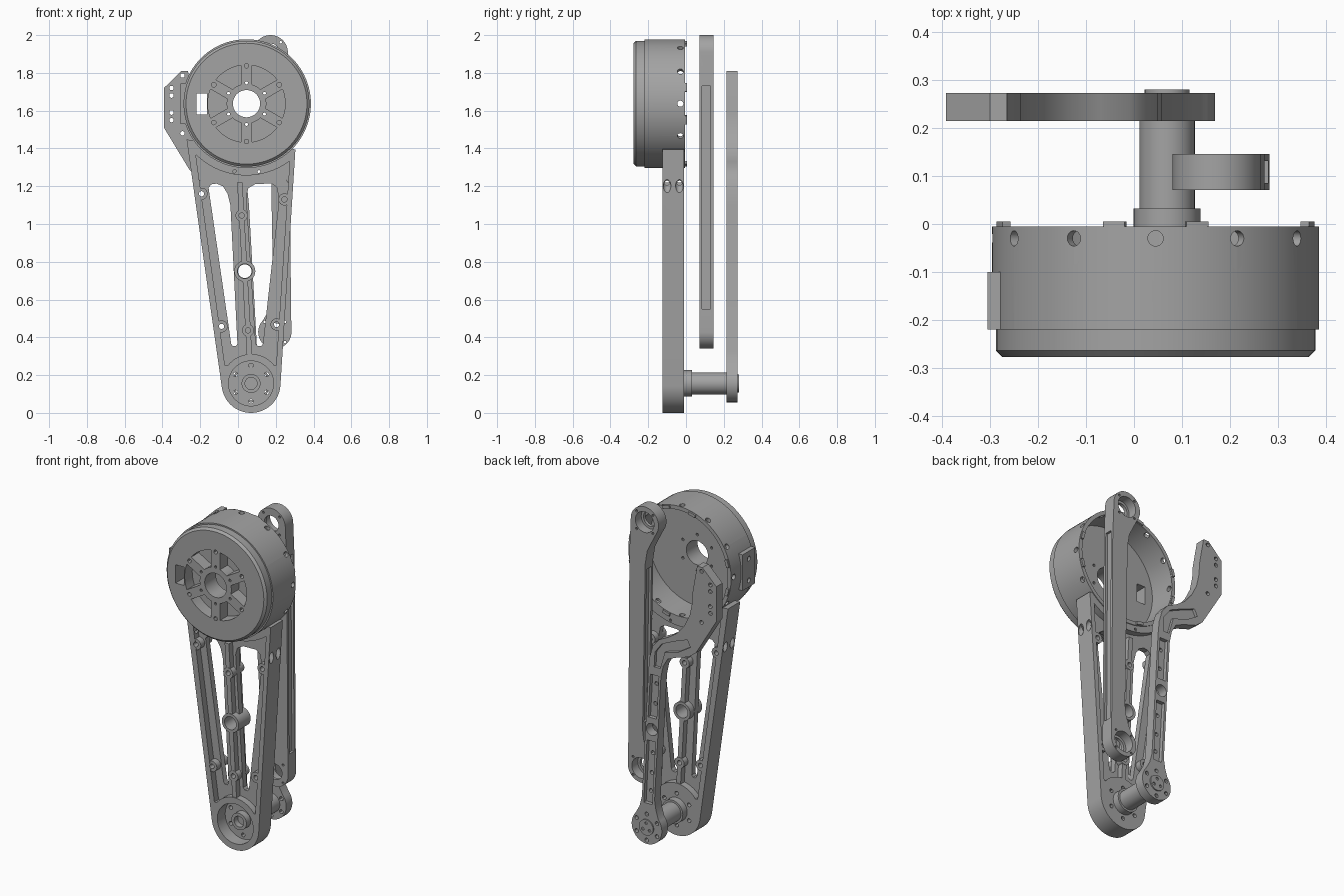
import bpy, bmesh
from math import sin, cos, pi, radians
from mathutils import Vector, Matrix

if "Cube" in bpy.data.objects:
    bpy.data.objects.remove(bpy.data.objects["Cube"])

metal = bpy.data.materials.new("machined grey")
metal.use_nodes = True
GREY = (0.37, 0.37, 0.37, 1)
metal.diffuse_color = GREY
metal.node_tree.nodes["Principled BSDF"].inputs["Base Color"].default_value = GREY

DRUM = (0.045, 1.637)
HUB = (0.069, 0.156)


def finish(name, bm):
    bmesh.ops.recalc_face_normals(bm, faces=bm.faces)
    mesh = bpy.data.meshes.new(name)
    bm.to_mesh(mesh)
    bm.free()
    ob = bpy.data.objects.new(name, mesh)
    bpy.context.collection.objects.link(ob)
    mesh.materials.append(metal)
    return ob


def arc(c, r, a0, a1, n=24):
    """Points on an arc in the xz plane, angles in degrees."""
    angles = [radians(a0 + (a1 - a0) * i / n) for i in range(n + 1)]
    return [(c[0] + r * cos(a), c[1] + r * sin(a)) for a in angles]


def prism(pts, y0, y1, name="cutter"):
    """Extrude an xz outline from y0 to y1."""
    bm = bmesh.new()
    face = bm.faces.new([bm.verts.new((x, y0, z)) for x, z in pts])
    out = bmesh.ops.extrude_face_region(bm, geom=[face])["geom"]
    moved = [v for v in out if isinstance(v, bmesh.types.BMVert)]
    bmesh.ops.translate(bm, verts=moved, vec=(0, y1 - y0, 0))
    return finish(name, bm)


def disc(c, r, y0, y1, name="cutter", n=32):
    return prism(arc(c, r, 0, 360 - 360 / n, n - 1), y0, y1, name)


def rod(p, direction, r, length):
    """Round cutter centred on p along any direction."""
    turn = Vector(direction).to_track_quat("Z", "Y").to_matrix().to_4x4()
    bm = bmesh.new()
    bmesh.ops.create_cone(bm, cap_ends=True, segments=20, radius1=r, radius2=r,
                          depth=length, matrix=Matrix.Translation(p) @ turn)
    return finish("cutter", bm)


def combine(ob, operation, *tools):
    bpy.context.view_layer.objects.active = ob
    for tool in tools:
        mod = ob.modifiers.new("bool", "BOOLEAN")
        mod.operation, mod.object, mod.solver = operation, tool, "EXACT"
        bpy.ops.object.modifier_apply(modifier=mod.name)
        bpy.data.objects.remove(tool)


def cut(ob, *tools):
    combine(ob, "DIFFERENCE", *tools)


def add(ob, *tools):
    combine(ob, "UNION", *tools)


def around(c, r, count, start=0):
    return [(c[0] + r * cos(radians(start + i * 360 / count)),
             c[1] + r * sin(radians(start + i * 360 / count))) for i in range(count)]


def rail(z, side=0):
    """Point on the leaning centre line, shifted sideways."""
    return (HUB[0] - 0.056 * (z - HUB[1]) + side, z)


def strip(z0, z1, half):
    return [rail(z0, -half), rail(z0, half), rail(z1, half), rail(z1, -half)]


# Motor drum: turned shell, open at the back
bm = bmesh.new()
profile = [(.072, -.277), (.32, -.277), (.333, -.264), (.333, -.22), (.341, -.22),
           (.341, -.005), (.318, -.005), (.318, -.17), (.072, -.17)]
ring = [bm.verts.new((DRUM[0] + r, y, DRUM[1])) for r, y in profile]
edges = [bm.edges.new((ring[i - 1], ring[i])) for i in range(len(ring))]
bmesh.ops.spin(bm, geom=ring + edges, cent=(DRUM[0], 0, DRUM[1]), axis=(0, 1, 0),
               angle=2 * pi, steps=96, use_merge=True)
bmesh.ops.remove_doubles(bm, verts=bm.verts, dist=1e-5)
drum = finish("motor_drum", bm)
# Six front pockets between straight spokes
for k in range(6):
    wedge = arc(DRUM, .205, k * 60 - 22, k * 60 + 22, 12) + arc(DRUM, .105, k * 60 + 14, k * 60 - 14, 8)
    cut(drum, prism(wedge, -.3, -.205))
cut(drum, *[disc(p, .012, -.3, -.25, n=12) for p in around(DRUM, .2, 6, 30)])
cut(drum, *[disc(p, .008, -.3, -.1, n=10) for p in around(DRUM, .11, 6, 30)])
# Cable slot
cut(drum, prism([(-.22, 1.58), (-.163, 1.58), (-.163, 1.69), (-.22, 1.69)], -.3, -.1))
# Radial screw holes
for x, z in around(DRUM, .33, 12):
    cut(drum, rod((x, -.03, z), (x - DRUM[0], 0, z - DRUM[1]), .016, .06))

# Locating tabs on the drum's back rim
for k in range(8):
    a = (k // 2) * 90 + (15 if k % 2 else -15)
    prism(arc(DRUM, .338, a - 4, a + 4, 4) + arc(DRUM, .32, a + 4, a - 4, 4),
          -.008, .005, "rim_tab_%d" % (k + 1))

# Connector block on the drum's side
block = prism([(-.305, 1.53), (-.275, 1.53), (-.275, 1.745), (-.305, 1.745)],
              -.22, -.1, "connector_block")
cut(block, *[rod((-.305, -.16, z), (1, 0, 0), .014, .03) for z in (1.57, 1.7)])

# Main arm: rim around a thin web
arm = prism(arc(HUB, .156, 188, 356, 40) + [(.304, 1.395), (-.272, 1.447)],
            -.125, -.01, "main_arm")
pocket = arc(DRUM, .38, 225, 307) + [(.202, .25), (-.069, .25)]
cut(arm, prism(pocket, -.2, -.085), prism(pocket, -.05, .05))
left_window = [(-.156, 1.193), (-.14, 1.21), (-.114, 1.214), (-.08, 1.2), (-.055, 1.16), (-.04, 1.098),
               (-.003, .365), (-.012, .353), (-.027, .353), (-.036, .365)]
right_window = [(.044, 1.15), (.055, 1.19), (.093, 1.212), (.177, 1.214), (.205, 1.195), (.214, 1.15),
                (.212, 1.08), (.132, .365), (.122, .353), (.105, .353), (.094, .365)]
cut(arm, prism(left_window, -.2, .1), prism(right_window, -.2, .1))
# Hub, centre rib and screw bosses
add(arm, disc(HUB, .1555, -.125, -.01, n=64), prism(strip(.25, 1.22, .014), -.12, -.015))
side_bosses = [(-.193, 1.16), (-.087, .458), (.246, 1.13), (.204, .468)]
bosses = side_bosses + [rail(1.045), rail(.437)]
for p in bosses:
    add(arm, disc(p, .032, -.122, -.013, n=24))
add(arm, disc(rail(.75), .056, -.124, -.011))
cut(arm, disc(rail(.75), .039, -.2, .1))
cut(arm, *[disc(p, .014, -.2, .1, n=16) for p in bosses])
# Hub bearing recess
cut(arm, disc(HUB, .119, -.2, -.05, n=48))
cut(arm, *[disc(p, .012, -.2, .1, n=12) for p in around(HUB, .095, 6, 30)])
# Seat for the drum and slanted side screws
cut(arm, disc(DRUM, .332, -.2, .1, n=96))
for y in (-.1, -.035):
    cut(arm, rod((.292, y, 1.2), (-1, 0, 1.6), .02, .09),
        rod((-.236, y, 1.2), (1, 0, 1.6), .02, .09))
for x, z in around(DRUM, .362, 3, 260)[:1] + [(-.02, 1.277), (.11, 1.277)]:
    cut(arm, disc((x, z), .008, -.2, .1, n=10))

# Hub bearing and cross shaft
bearing = disc(HUB, .05, -.09, -.04, "hub_bearing")
cut(bearing, disc(HUB, .032, -.2, -.055))
disc(HUB, .07, -.012, .032, "shaft_collar", 40)
shaft = disc(HUB, .058, .03, .22, "cross_shaft", 40)

# Rear bracket: bar with a hooked top
bar_right, bar_left = rail(1.1, .042), rail(1.08, -.042)
hook = [bar_right, (.05, 1.18), (.03, 1.25), (-.01, 1.3), (-.07, 1.33), (-.13, 1.37),
        (-.18, 1.43), (-.215, 1.5), (-.232, 1.58), (-.236, 1.65), (-.25, 1.73), (-.265, 1.81),
        (-.3, 1.81), (-.392, 1.72), (-.392, 1.51), (-.257, 1.287), (-.21, 1.25),
        (-.13, 1.225), (-.07, 1.2), (-.04, 1.15), bar_left]
low = [rail(.33, -.042), rail(.27, -.055)]
bracket = prism(arc(HUB, .1, 140, 400, 40) + [rail(.27, .055), rail(.33, .042)] + hook + low,
                .215, .273, "rear_bracket")
cut(bracket, prism(strip(.3, .68, .028), .25, .3), prism(strip(.82, 1.08, .028), .25, .3))
cut(bracket, prism([(.02, 1.13), (.015, 1.22), (-.03, 1.28), (-.12, 1.32), (-.2, 1.35),
                    (-.22, 1.31), (-.14, 1.26), (-.05, 1.235), (-.02, 1.13)], .255, .3))
cut(bracket, disc(rail(.75), .036, .1, .4))
holes = [(-.352, z) for z in (1.72, 1.68, 1.59, 1.55)] + [(-.294, 1.786), (-.294, 1.48)]
holes += [rail(z) for z in (.37, .48, .6, .9, 1.02)] + around(HUB, .078, 6, 30)
cut(bracket, *[disc(p, .012, .1, .4, n=12) for p in holes])
cap = disc(HUB, .047, .27, .28, "shaft_cap")
cut(cap, *[disc(p, .009, .272, .3, n=10) for p in around(HUB, .026, 3, 90)])

# Coupling link: offset bar between two bearing eyes
LOW, TOP = (.195, .428), (.172, 1.908)
link = prism(arc(LOW, .088, 135, 360, 36) + [(.28, .6), (.273, 1.7)] + arc(TOP, .092, 0, 215, 36)
             + [(.125, 1.80), (.155, 1.74), (.168, 1.66), (.186, .66), (.178, .6), (.16, .54)],
             .071, .146, "coupling_link")
for c in (LOW, TOP):
    cut(link, disc(c, .062, .09, .2), disc(c, .047, 0, .2))
    cut(link, *[disc(p, .007, 0, .2, n=10) for p in around(c, .076, 4, 45)])
# Long grooves in both edges of the link
cut(link, prism([(.266, .55), (.3, .55), (.3, 1.73), (.259, 1.73)], .086, .131),
    prism([(.15, .7), (.2, .7), (.184, 1.62), (.14, 1.62)], .086, .131))

# Smooth shading with crisp edges
for ob in bpy.context.scene.objects:
    ob.select_set(ob.type == "MESH")
bpy.context.view_layer.objects.active = drum
bpy.ops.object.shade_smooth_by_angle(angle=radians(30))
